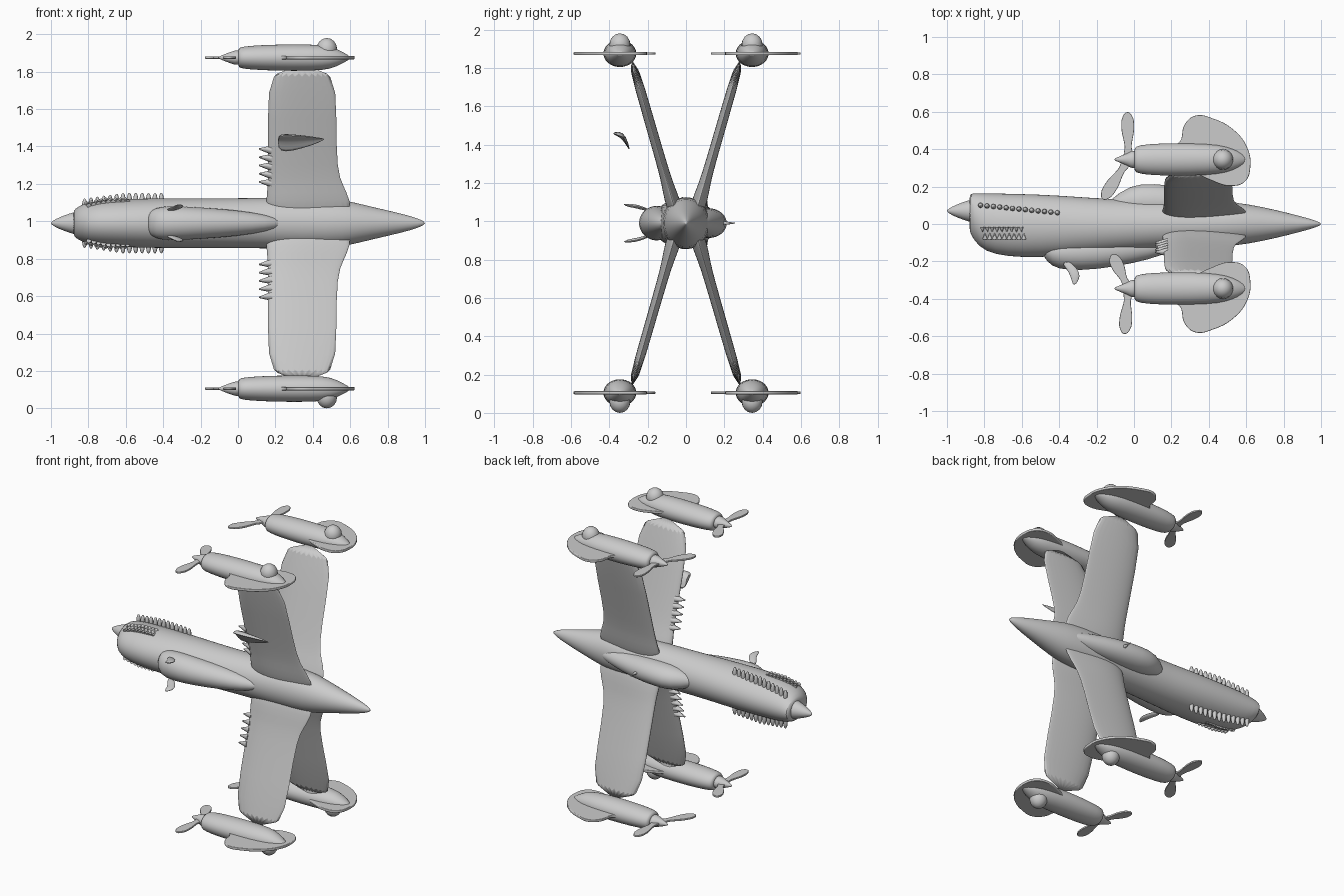
import bpy, bmesh, math
from mathutils import Vector

MID = 0.99  # height of the fuselage axis
TAU = math.tau

old = bpy.data.objects.get("Cube")
if old:
    bpy.data.objects.remove(old, do_unlink=True)

grey = bpy.data.materials.new("plain grey")
grey.use_nodes = True
grey.diffuse_color = (0.6, 0.6, 0.6, 1)
grey.node_tree.nodes["Principled BSDF"].inputs["Base Color"].default_value = (0.6, 0.6, 0.6, 1)


def finish(obj, angle=50):
    """Give the part its material and smooth shading."""
    obj.data.materials.clear()
    obj.data.materials.append(grey)
    bpy.ops.object.select_all(action="DESELECT")
    obj.select_set(True)
    bpy.context.view_layer.objects.active = obj
    bpy.ops.object.shade_smooth_by_angle(angle=math.radians(angle))
    return obj


def skin(name, rings, subdivide=True):
    """Join closed rings of points into a capped, smooth body."""
    bm = bmesh.new()
    loops = [[bm.verts.new(p) for p in ring] for ring in rings]
    count = len(loops[0])
    for a, b in zip(loops, loops[1:]):
        for i in range(count):
            j = (i + 1) % count
            bm.faces.new((a[i], a[j], b[j], b[i]))
    bm.faces.new(loops[0])
    bm.faces.new(loops[-1])
    bmesh.ops.recalc_face_normals(bm, faces=bm.faces[:])
    mesh = bpy.data.meshes.new(name)
    bm.to_mesh(mesh)
    bm.free()
    obj = bpy.data.objects.new(name, mesh)
    bpy.context.collection.objects.link(obj)
    finish(obj)
    if subdivide:
        obj.modifiers.new("smooth", "SUBSURF").levels = 1
        obj.modifiers["smooth"].render_levels = 1
    return obj


def body(name, stations, y=0, z=MID, side=1, segments=24, subdivide=True):
    """Lofted ellipses along x; a station is x, y centre, y radius, z radius."""
    angles = [TAU * i / segments for i in range(segments)]
    rings = [[(x, y + side * (cy + ry * math.cos(a)), z + rz * math.sin(a)) for a in angles]
             for x, cy, ry, rz in stations]
    return skin(name, rings, subdivide)


def plate(name, outline, z, thick):
    """Flat plate with a curved outline and rounded rim."""
    curve = bpy.data.curves.new(name, "CURVE")
    curve.dimensions = "2D"
    curve.fill_mode = "BOTH"
    curve.extrude = thick / 2
    curve.bevel_depth = thick / 2
    curve.resolution_u = 6
    spline = curve.splines.new("BEZIER")
    spline.bezier_points.add(len(outline) - 1)
    spline.use_cyclic_u = True
    for point, (x, y) in zip(spline.bezier_points, outline):
        point.co = (x, y, 0)
        point.handle_left_type = point.handle_right_type = "AUTO"
    obj = bpy.data.objects.new(name, curve)
    bpy.context.collection.objects.link(obj)
    obj.location.z = z
    bpy.ops.object.select_all(action="DESELECT")
    obj.select_set(True)
    bpy.context.view_layer.objects.active = obj
    bpy.ops.object.convert(target="MESH")
    return finish(bpy.context.view_layer.objects.active)


def ball(name, centre, radii, segments=12):
    bpy.ops.mesh.primitive_uv_sphere_add(segments=segments, ring_count=8, radius=1, location=centre)
    obj = bpy.context.object
    obj.name = name
    obj.scale = radii
    return finish(obj, 80)


def spike(name, base, tip, radius):
    base, tip = Vector(base), Vector(tip)
    axis = tip - base
    bpy.ops.mesh.primitive_cone_add(vertices=8, radius1=radius, radius2=radius * 0.15,
                                    depth=axis.length, location=(base + tip) / 2)
    obj = bpy.context.object
    obj.name = name
    obj.rotation_euler = axis.to_track_quat("Z", "Y").to_euler()
    return finish(obj)


# Fuselage, nose cone, cockpit ridge and belly scoop
body("fuselage", [(-0.88, 0.06, 0.09, 0.06), (-0.875, 0.055, 0.11, 0.075), (-0.83, 0.02, 0.145, 0.105),
                  (-0.75, 0, 0.165, 0.122), (-0.6, -0.01, 0.172, 0.13), (-0.4, -0.01, 0.165, 0.135),
                  (-0.1, -0.01, 0.14, 0.133), (0.2, 0, 0.13, 0.137), (0.5, 0, 0.122, 0.138),
                  (0.62, 0, 0.105, 0.112), (0.75, 0, 0.078, 0.08), (0.88, 0, 0.045, 0.05),
                  (0.97, 0, 0.02, 0.024), (1, 0, 0.004, 0.004)])
body("nose_cone", [(-1, 0, 0.004, 0.004), (-0.98, 0, 0.02, 0.02), (-0.93, 0, 0.042, 0.042),
                   (-0.87, 0, 0.062, 0.062), (-0.86, 0, 0.06, 0.06)], y=0.07)
body("cockpit_ridge", [(-0.14, 0.1, 0.02, 0.03), (-0.02, 0.12, 0.092, 0.075), (0.1, 0.12, 0.098, 0.08),
                       (0.28, 0.11, 0.088, 0.075), (0.48, 0.08, 0.06, 0.055), (0.62, 0.06, 0.03, 0.02)])
body("belly_scoop", [(-0.49, -0.14, 0.03, 0.05), (-0.44, -0.15, 0.08, 0.085), (-0.36, -0.155, 0.094, 0.094),
                     (-0.2, -0.15, 0.095, 0.085), (0, -0.13, 0.08, 0.07), (0.15, -0.12, 0.05, 0.045),
                     (0.24, -0.1, 0.02, 0.02)])
spike("ridge_pin", (0.24, 0.18, MID), (0.24, 0.255, MID), 0.013)

# Exhaust stubs, mouth teeth and hooks on both flanks
for sz in (1, -1):
    for i in range(13):
        t = i / 12
        ball("exhaust_stub", (-0.82 + 0.41 * t, 0.1 - 0.04 * t, MID + sz * (0.09 + 0.03 * min(1, 2 * t))),
             (0.014, 0.014, 0.042), 8)
    for i in range(9):
        x = -0.81 + 0.026 * i
        rise = MID + sz * (0.104 + 0.02 * min(1, i / 4))
        spike("upper_tooth", (x, -0.015, rise), (x, -0.042, rise), 0.013)
        spike("lower_tooth", (x + 0.013, -0.08, rise - sz * 0.01), (x + 0.013, -0.05, rise), 0.013)
    # Hook: a chain of shrinking rounded sections curling outward
    path = [(-0.37, -0.2, 0.07, 0.02), (-0.335, -0.235, 0.08, 0.025), (-0.315, -0.27, 0.09, 0.026),
            (-0.312, -0.3, 0.092, 0.022), (-0.318, -0.325, 0.098, 0.006)]
    skin("scoop_hook", [[(x + r * math.cos(TAU * k / 10), y + 0.3 * r * math.cos(TAU * k / 10),
                          MID + sz * h + 0.4 * r * math.sin(TAU * k / 10)) for k in range(10)]
                        for x, y, h, r in path])


def wing(sy, sz):
    """Swept-out wing with a rounded nose and a root fairing."""
    stations = [(0, 0.14, 0.62, 0.04), (0.13, 0.15, 0.6, 0.038), (0.2, 0.157, 0.565, 0.03),
                (0.28, 0.158, 0.53, 0.026), (0.55, 0.158, 0.528, 0.025), (0.86, 0.16, 0.525, 0.025)]
    rings = []
    for d, lead, trail, thick in stations:
        ring = []
        for k in range(24):
            a = TAU * k / 24
            x = (lead + trail) / 2 + (trail - lead) / 2 * math.cos(a)
            off = thick * math.sin(a) * (1 - 0.45 * math.cos(a))
            ring.append((x, sy * (0.037 + 0.289 * d + off), MID + sz * d))
        rings.append(ring)
    skin("wing", rings)


def engine(sy, sz):
    """Nacelle, spinner, two blades, tail plate and blister."""
    y, z = sy * 0.345, MID + sz * 0.885
    body("nacelle", [(0, 0, 0.055, 0.045), (0.008, 0, 0.07, 0.056), (0.06, 0, 0.083, 0.064),
                     (0.2, 0, 0.088, 0.071), (0.4, 0, 0.086, 0.072), (0.5, 0, 0.07, 0.062),
                     (0.56, 0, 0.045, 0.03), (0.6, 0, 0.015, 0.008)], y, z, sy)
    body("spinner", [(-0.108, 0, 0.003, 0.003), (-0.07, 0, 0.02, 0.02), (-0.03, 0, 0.036, 0.034),
                     (-0.015, 0, 0.048, 0.04), (0.02, 0, 0.048, 0.04)], y, z, sy, 16)
    tail = [(0.2, 0.4), (0.25, 0.44), (0.275, 0.53), (0.33, 0.575), (0.42, 0.56), (0.53, 0.5),
            (0.6, 0.41), (0.618, 0.31), (0.59, 0.23), (0.52, 0.208), (0.42, 0.235), (0.3, 0.3)]
    plate("tail_plate", [(px, sy * py) for px, py in tail], z, 0.009)
    hub = Vector((-0.03, y))
    tips = [(-0.035, sy * 0.595), (-0.165, sy * 0.135)] if sy > 0 else [(-0.05, sy * 0.585), (-0.115, sy * 0.165)]
    for tip in tips:
        span = Vector(tip) - hub
        across = Vector((-span.y, span.x)).normalized()
        shape = [(0, 0.012), (0.3, 0.016), (0.7, 0.031), (0.92, 0.022)]
        outline = [hub + span * t + across * w for t, w in shape] + [hub + span]
        outline += [hub + span * t - across * w for t, w in reversed(shape)]
        plate("propeller_blade", outline, z, 0.006)
    ball("blister", (0.475, y, z + sz * 0.045), (0.055, 0.055, 0.06), 20)


for sy in (1, -1):
    for sz in (1, -1):
        wing(sy, sz)
        engine(sy, sz)

# Spikes along the leading edge of the forward pair of wings
for sz in (1, -1):
    for i in range(5):
        d = 0.215 + 0.044 * i
        y = -0.037 - 0.289 * d
        spike("edge_spike", (0.18, y, MID + sz * d), (0.112, y, MID + sz * (d + 0.006)), 0.024)

# Loose curled fin beside the forward upper wing, tapering to a point
fin = []
for x, s in ((0.21, 0.75), (0.25, 1), (0.33, 0.75), (0.41, 0.4), (0.465, 0.04)):
    spine = [(-0.07, 0.02), (-0.02, 0.035), (0.02, 0.01), (0.045, -0.085)]
    under = [(0.03, -0.065), (0, -0.015), (-0.03, 0.005)]
    fin.append([(x, -0.33 + s * dy, 1.44 + s * dz) for dy, dz in spine + under])
skin("loose_fin", fin)
